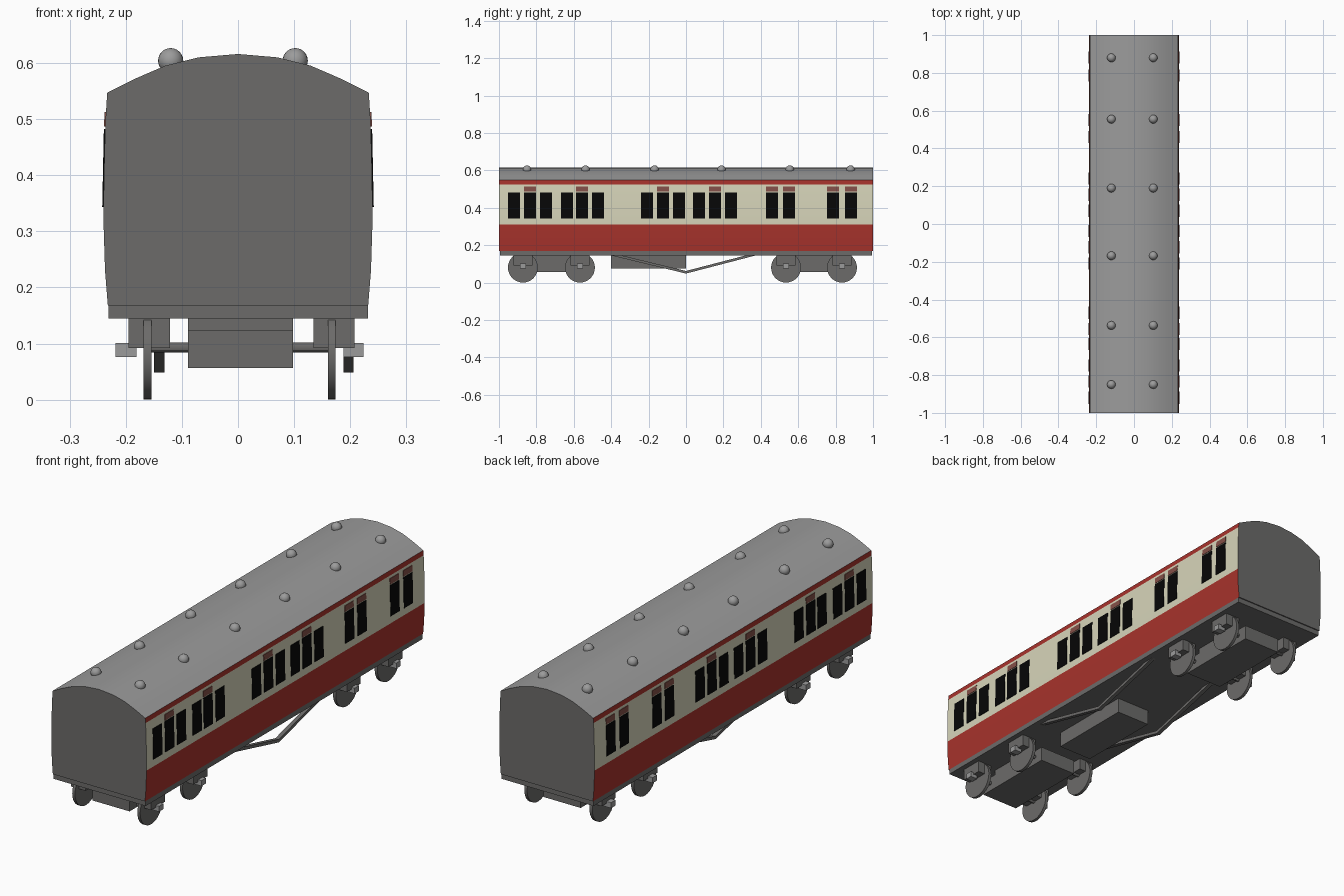
import bpy, bmesh, math
from mathutils import Matrix, Vector

if "Cube" in bpy.data.objects:
    bpy.data.objects.remove(bpy.data.objects["Cube"])


def material(name, r, g, b):
    m = bpy.data.materials.new(name)
    m.diffuse_color = (r, g, b, 1)
    m.use_nodes = True
    m.node_tree.nodes["Principled BSDF"].inputs["Base Color"].default_value = m.diffuse_color
    return m


RED = material("red paint", 0.39, 0.033, 0.025)
CREAM = material("cream paint", 0.68, 0.665, 0.49)
ROOF = material("light grey", 0.33, 0.33, 0.33)
DARK = material("dark grey", 0.15, 0.147, 0.143)
GLASS = material("black glass", 0.002, 0.002, 0.002)
VENT = material("brown vent", 0.23, 0.08, 0.065)


def finish(name, bm, mats, smooth=False):
    bmesh.ops.recalc_face_normals(bm, faces=bm.faces[:])
    me = bpy.data.meshes.new(name)
    bm.to_mesh(me)
    bm.free()
    for m in mats:
        me.materials.append(m)
    ob = bpy.data.objects.new(name, me)
    bpy.context.collection.objects.link(ob)
    if smooth:
        bpy.ops.object.select_all(action='DESELECT')
        ob.select_set(True)
        bpy.context.view_layer.objects.active = ob
        bpy.ops.object.shade_smooth_by_angle(angle=math.radians(30))
    return ob


def add_box(bm, x0, x1, y0, y1, z0, z1):
    mat = (Matrix.Translation(((x0 + x1) / 2, (y0 + y1) / 2, (z0 + z1) / 2))
           @ Matrix.Diagonal((x1 - x0, y1 - y0, z1 - z0, 1)))
    return bmesh.ops.create_cube(bm, size=1, matrix=mat)["verts"]


def box(name, mat, *dims):
    bm = bmesh.new()
    add_box(bm, *dims)
    return finish(name, bm, [mat])


def cylinder_x(name, mat, x0, x1, y, z, r, sides):
    bm = bmesh.new()
    bmesh.ops.create_cone(
        bm, cap_ends=True, segments=sides, radius1=r, radius2=r, depth=x1 - x0,
        matrix=Matrix.Translation(((x0 + x1) / 2, y, z)) @ Matrix.Rotation(math.pi / 2, 4, 'Y'))
    return finish(name, bm, [mat], True)


# Body shell: bulging sides and arched roof, extruded along y
SIDE = [(.232, .168), (.237, .23), (.2395, .31), (.2395, .36), (.238, .44),
        (.236, .5), (.2345, .525), (.233, .547)]
ARCH = [(.181, .573), (.13, .595), (.07, .61)]
half = SIDE + ARCH
profile = half + [(0, .616)] + [(-x, z) for x, z in reversed(half)]
bm = bmesh.new()
front = bm.faces.new([bm.verts.new((x, -1, z)) for x, z in profile])
ext = bmesh.ops.extrude_face_region(bm, geom=[front], use_keep_orig=True)
bmesh.ops.translate(bm, vec=(0, 2, 0),
                    verts=[g for g in ext["geom"] if isinstance(g, bmesh.types.BMVert)])
bmesh.ops.recalc_face_normals(bm, faces=bm.faces[:])
for f in bm.faces:
    n, z = f.normal, f.calc_center_median().z
    if abs(n.y) > .9 or n.z < -.9:
        f.material_index = 3
    elif z > .547:
        f.material_index = 2
    else:
        f.material_index = 1 if .31 < z < .525 else 0
finish("carriage_body", bm, [RED, CREAM, ROOF, DARK], True)


def side_x(z):
    for (xa, za), (xb, zb) in zip(SIDE, SIDE[1:]):
        if za <= z <= zb:
            return xa + (xb - xa) * (z - za) / (zb - za)


# Thin plates that follow the side slope, mirrored to the left side
def side_plates(name, mat, centres, width, z0, z1):
    bm = bmesh.new()
    for y in centres:
        for v in add_box(bm, 0, 1, y - width / 2, y + width / 2, z0, z1):
            v.co.x = side_x(v.co.z) + (.0025 if v.co.x > .5 else -.003)
    ob = finish(name, bm, [mat])
    ob.modifiers.new("mirror", 'MIRROR')


side_plates("windows", GLASS,
            [-.92, -.834, -.749, -.636, -.556, -.47, -.209, -.123, -.037,
             .07, .155, .24, .46, .55, .786, .882], .064, .343, .482)
side_plates("window_vents", VENT,
            [-.834, -.556, -.123, .155, .46, .55, .786, .882], .064, .487, .513)

# Roof ventilators
bm = bmesh.new()
for y in (-.85, -.537, -.168, .19, .555, .88):
    for x in (-.12, .102):
        bmesh.ops.create_uvsphere(bm, u_segments=20, v_segments=12, radius=.0225,
                                  matrix=Matrix.Translation((x, y, .604)))
finish("roof_ventilators", bm, [ROOF], True)

# Underframe and equipment box
box("underframe", DARK, -.231, .232, -.995, .995, .145, .17)
box("equipment_box", DARK, -.08, .09, -.4, 0, .075, .15)

# Truss rods: V-shaped bars under the floor
for side, x0, x1 in (("left", -.15, -.131), ("right", .188, .206)):
    bm = bmesh.new()
    path = [(-.43, .152), (0, .048), (.4, .152)]
    outline = path + [(y, z + .014) for y, z in reversed(path)]
    face = bm.faces.new([bm.verts.new((x0, y, z)) for y, z in outline])
    ext = bmesh.ops.extrude_face_region(bm, geom=[face], use_keep_orig=True)
    bmesh.ops.translate(bm, vec=(x1 - x0, 0, 0),
                        verts=[g for g in ext["geom"] if isinstance(g, bmesh.types.BMVert)])
    finish(side + "_truss_rod", bm, [DARK])

# Two bogies, each with a frame, bolster, two axles and four wheels
for end, axles in (("front", (-.872, -.567)), ("back", (.535, .834))):
    mid = sum(axles) / 2
    box(end + "_bogie_frame", DARK, -.089, .098, mid - .2, mid + .2, .056, .123)
    box(end + "_bogie_bolster", DARK, -.089, .098, mid - .12, mid + .12, .12, .15)
    for i, y in enumerate(axles, 1):
        tag = f"{end}_{i}"
        cylinder_x(tag + "_axle", DARK, -.16, .165, y, .093, .009, 12)
        for side, wx, b0, b1, a0, a1 in (("left", -.161, -.195, -.121, -.218, -.181),
                                         ("right", .167, .135, .208, .188, .224)):
            cylinder_x(f"{tag}_{side}_wheel", DARK, wx - .007, wx + .007, y, .08, .08, 32)
            box(f"{tag}_{side}_spring_block", DARK, b0, b1, y - .05, y + .05, .092, .147)
            box(f"{tag}_{side}_axle_box", ROOF, a0, a1, y - .016, y + .016, .076, .101)
